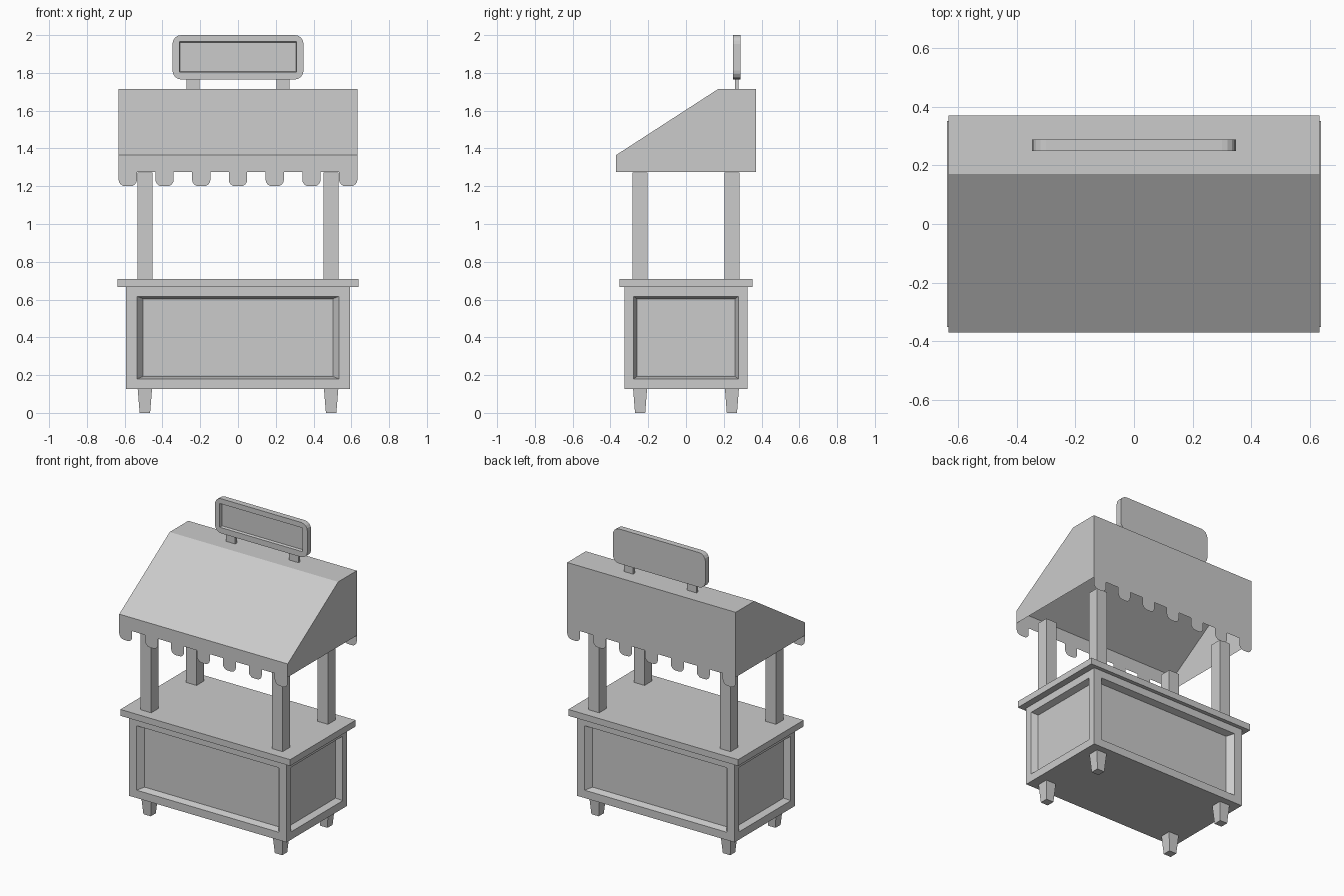
import bpy, bmesh
from math import sin, cos, pi
from mathutils import Vector

if "Cube" in bpy.data.objects:
    bpy.data.objects.remove(bpy.data.objects["Cube"])


def finish(name, bm, recalc=True):
    bmesh.ops.remove_doubles(bm, verts=bm.verts, dist=0.0005)
    if recalc:
        bmesh.ops.recalc_face_normals(bm, faces=bm.faces)
    me = bpy.data.meshes.new(name)
    bm.to_mesh(me)
    bm.free()
    ob = bpy.data.objects.new(name, me)
    bpy.context.collection.objects.link(ob)
    return ob


def face(bm, pts):
    return bm.faces.new([bm.verts.new(p) for p in pts])


def box(name, lo, hi, bottom_scale=1.0):
    bm = bmesh.new()
    bmesh.ops.create_cube(bm, size=1)
    c, s = (Vector(lo) + Vector(hi)) / 2, Vector(hi) - Vector(lo)
    for v in bm.verts:
        k = bottom_scale if v.co.z < 0 else 1.0
        v.co = c + Vector((v.co.x * s.x * k, v.co.y * s.y * k, v.co.z * s.z))
    return finish(name, bm)


def rect(hw, z0, z1):
    return [(-hw, z0), (hw, z0), (hw, z1), (-hw, z1)]


def ring(bm, a, b):
    for i in range(4):
        j = (i + 1) % 4
        face(bm, [a[i], a[j], b[j], b[i]])


# Cabinet body with a recessed panel on every side
HX, HY, Z0, Z1 = 0.592, 0.325, 0.127, 0.667
bm = bmesh.new()


def panel(half, rim, dist, place):
    outer = [place(u, dist, z) for u, z in rect(half, Z0, Z1)]
    edge = [place(u, dist, z) for u, z in rect(rim, 0.18, 0.617)]
    inner = [place(u, dist - 0.042, z) for u, z in rect(rim * 0.94, 0.193, 0.604)]
    ring(bm, outer, edge)
    ring(bm, edge, inner)
    face(bm, inner)


for s in (-1, 1):
    panel(HX, 0.534, HY, lambda u, d, z: (u, s * d, z))
    panel(HY, 0.277, HX, lambda u, d, z: (s * d, u, z))
for z in (Z0, Z1):
    face(bm, [(-HX, -HY, z), (HX, -HY, z), (HX, HY, z), (-HX, HY, z)])
finish("cabinet", bm)

box("countertop", (-0.637, -0.351, 0.667), (0.637, 0.351, 0.71))

# Tapered feet and canopy posts
for sx, side in ((-1, "left"), (1, "right")):
    for sy, end in ((-1, "front"), (1, "back")):
        x, y = sx * 0.493, sy * 0.243
        box(f"{end}_{side}_foot", (x - 0.038, y - 0.037, 0), (x + 0.038, y + 0.037, Z0), 0.73)
        box(f"{end}_{side}_post", (x - 0.04, y - 0.04, 0.7), (x + 0.04, y + 0.04, 1.272))

# Canopy: thin open shell with scalloped front and back
W, D, EAVE, BASE, TOP, RIDGE = 0.632, 0.37, 1.365, 1.275, 1.715, 0.171
R = 0.035


def scalloped_wall(bm, y, ztop):
    step = 2 * W / 13
    pts = [(W, y, ztop), (-W, y, ztop)]
    for i in range(7):
        a = -W + 2 * i * step
        b = a + step
        pts.append((a, y, BASE))
        for cx, start in ((a + R, pi), (b - R, 1.5 * pi)):
            for k in range(5):
                t = start + k * pi / 8
                pts.append((cx + R * cos(t), y, 1.2 + R + R * sin(t)))
        pts.append((b, y, BASE))
    face(bm, pts)


bm = bmesh.new()
scalloped_wall(bm, -D, EAVE)
scalloped_wall(bm, D, TOP)
face(bm, [(-W, -D, EAVE), (W, -D, EAVE), (W, RIDGE, TOP), (-W, RIDGE, TOP)])
face(bm, [(-W, RIDGE, TOP), (W, RIDGE, TOP), (W, D, TOP), (-W, D, TOP)])
for x in (-W, W):
    face(bm, [(x, -D, BASE), (x, D, BASE), (x, D, TOP), (x, RIDGE, TOP), (x, -D, EAVE)])
finish("canopy", bm)

# Sign board: rounded slab with a rectangular recess in front
YF, YB, SW, SZ0, SZ1, SR = 0.248, 0.288, 0.347, 1.765, 2.0, 0.047
corners = []
for cx, cz, start in ((-SW + SR, SZ0 + SR, pi), (SW - SR, SZ0 + SR, 1.5 * pi),
                      (SW - SR, SZ1 - SR, 0), (-SW + SR, SZ1 - SR, 0.5 * pi)):
    corners.append([(cx + SR * cos(start + k * pi / 8), cz + SR * sin(start + k * pi / 8))
                    for k in range(5)])
outline = [p for c in corners for p in c]
rim = [(x, YF, z) for x, z in rect(0.311, 1.804, 1.965)]
inner = [(x, YF + 0.018, z) for x, z in rect(0.306, 1.808, 1.961)]
bm = bmesh.new()
face(bm, [(x, YB, z) for x, z in outline])
for i, p in enumerate(outline):
    q = outline[(i + 1) % len(outline)]
    face(bm, [(p[0], YF, p[1]), (q[0], YF, q[1]), (q[0], YB, q[1]), (p[0], YB, p[1])])
for i in range(4):
    j = (i + 1) % 4
    face(bm, [(x, YF, z) for x, z in corners[i]] + [rim[i]])
    a, b = corners[i][-1], corners[j][0]
    face(bm, [(a[0], YF, a[1]), (b[0], YF, b[1]), rim[j], rim[i]])
ring(bm, rim, inner)
face(bm, inner)
finish("sign_board", bm)

# Sign brackets
for s, side in ((-1, "left"), (1, "right")):
    x = s * 0.238
    box(f"{side}_sign_bracket", (x - 0.035, 0.259, 1.705), (x + 0.035, 0.277, 1.775))
